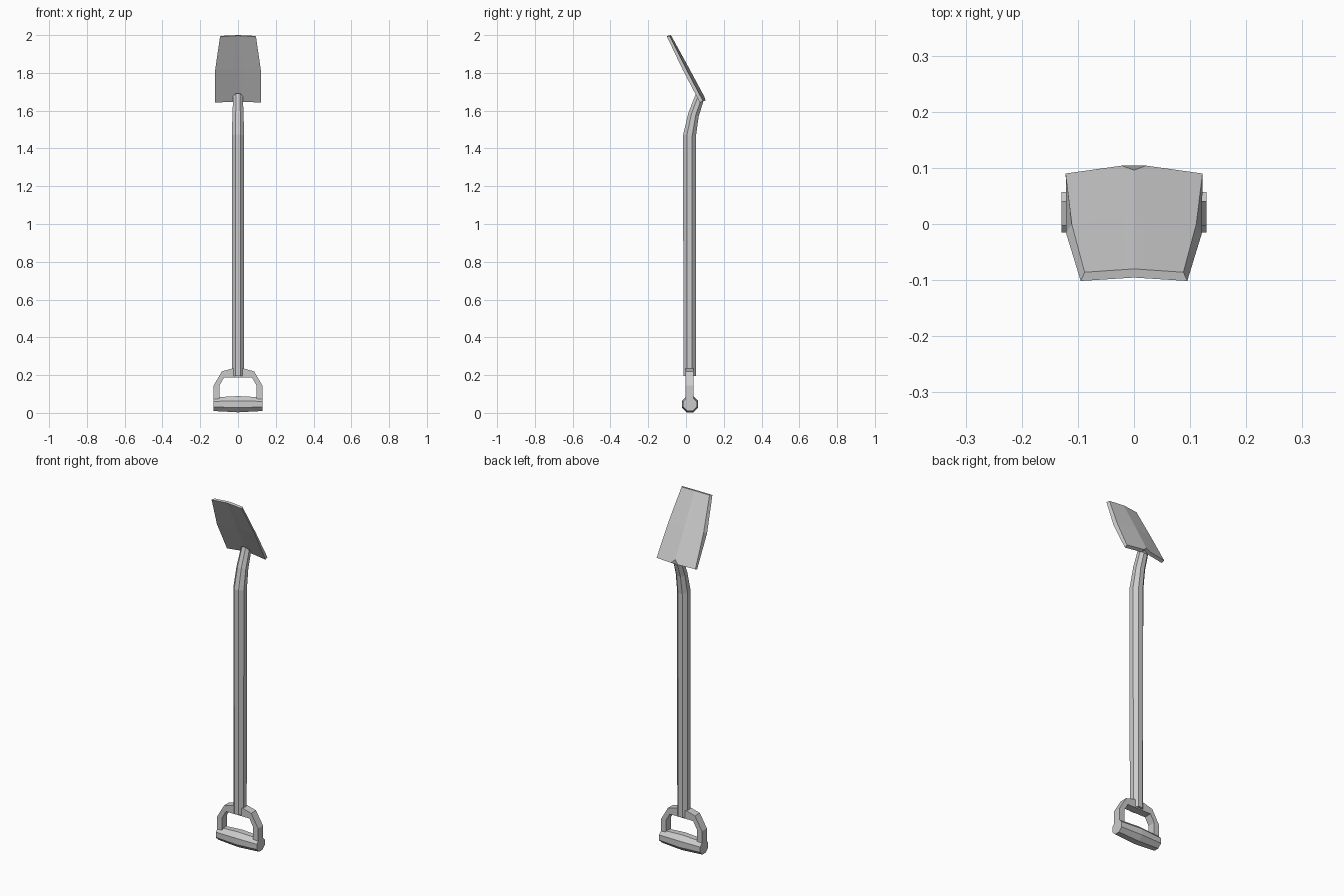
import bpy, bmesh
from math import cos, sin, pi

if "Cube" in bpy.data.objects:
    bpy.data.objects.remove(bpy.data.objects["Cube"])

YC = 0.019  # depth of the shaft axis


def make(name, verts, faces):
    me = bpy.data.meshes.new(name)
    me.from_pydata(verts, [], faces)
    bm = bmesh.new()
    bm.from_mesh(me)
    bmesh.ops.recalc_face_normals(bm, faces=bm.faces)
    bm.to_mesh(me)
    bm.free()
    ob = bpy.data.objects.new(name, me)
    bpy.context.collection.objects.link(ob)
    return ob


def loft(name, rings, closed=False):
    """Skin equal-length rings; cap the ends unless the loft is closed."""
    n, m = len(rings[0]), len(rings)
    verts = [p for r in rings for p in r]
    faces = []
    for i in range(m if closed else m - 1):
        a, b = i * n, (i + 1) % m * n
        faces += [(a + j, a + (j + 1) % n, b + (j + 1) % n, b + j) for j in range(n)]
    if not closed:
        faces += [tuple(range(n)), tuple(range((m - 1) * n, m * n))]
    return make(name, verts, faces)


ANG = [2 * pi * (i + 0.5) / 8 for i in range(8)]
K = 1 / cos(pi / 8)  # octagon flats reach the stated radius

# Shaft: octagon bending back, its end slanted to lie along the blade
# ring = centre y, centre z, x radius, y radius, z tilt
shaft = [(YC, 0.195, 0.032, 0.033, 0), (YC, 1.47, 0.033, 0.034, -0.003),
         (0.040, 1.58, 0.029, 0.027, -0.010), (0.072, 1.668, 0.026, 0.019, -0.023)]
loft("shaft", [[(rx * K * cos(a), y + ry * K * sin(a), z + tz * K * sin(a)) for a in ANG]
               for y, z, rx, ry, tz in shaft])

# Grip: octagonal bar, thicker in the middle
loft("grip", [[(x, YC + 0.002 + r * K * cos(a), 0.046 + r * K * sin(a)) for a in ANG]
              for x, r in ((-0.129, 0.036), (0, 0.043), (0.129, 0.036))])

# Yoke: flat bracket from the shaft to both ends of the grip (outer x, z, inner x, z)
half = [(0.129, 0.05, 0.098, 0.05), (0.129, 0.145, 0.098, 0.145),
        (0.085, 0.22, 0.074, 0.188), (0.030, 0.235, 0.028, 0.188)]
path = half + [(-a, b, -c, d) for a, b, c, d in reversed(half)]
D = 0.022
loft("yoke", [[(a, YC - D, b), (a, YC + D, b), (c, YC + D, d), (c, YC - D, d)]
              for a, b, c, d in path])

# Blade: creased plate leaning forward, with a small notch at the shaft
# row = half width back, half width front, side (y, z), centre (y, z) of back face
rows = [(0.122, 0.121, (0.090, 1.651), (0.107, 1.656)),
        (0.111, 0.121, (0.000, 1.823), (0.014, 1.829)),
        (0.088, 0.095, (-0.086, 1.996), (-0.080, 2.000))]
T = (-0.0165, -0.008)  # offset from back face to front face
rings = []
for i, (wb, wf, s, c) in enumerate(rows):
    back, front = [], []
    for col in (-2, -1, 0, 1, 2):
        sg = (col > 0) - (col < 0)
        t = (0, 0.18, 1)[abs(col)]
        y, z = (c[k] + (s[k] - c[k]) * t for k in (0, 1))
        if i == 0 and col == 0:
            y, z = y - 0.011, z + 0.02
        off = T if i < 2 else (-0.0155, -0.003)
        back.append((sg * wb * t, y, z))
        front.append((sg * wf * t, y + off[0], z + off[1]))
    rings.append(back + front[::-1])
loft("blade", rings)
